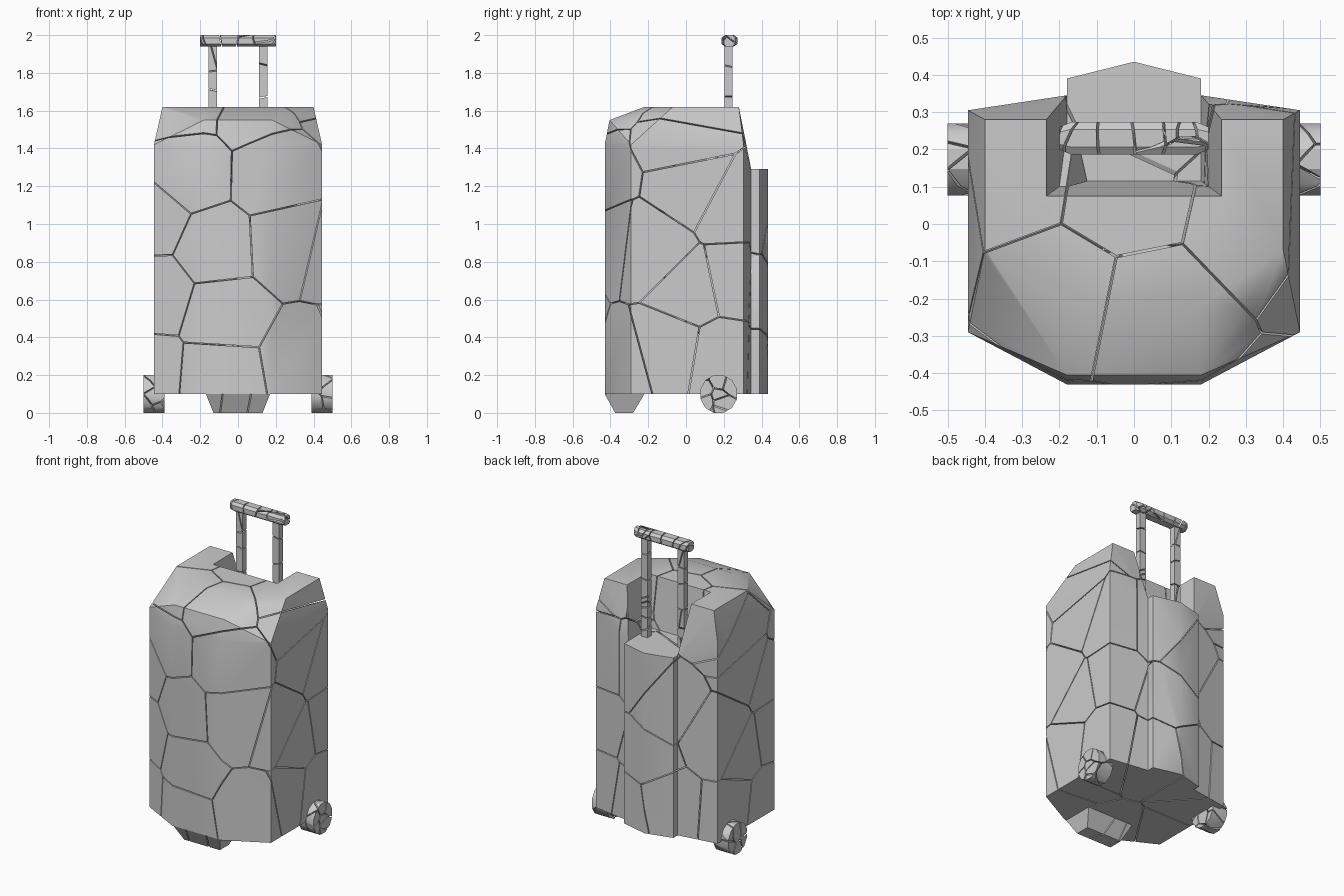
import bpy, bmesh, math, random
from mathutils import Vector

if "Cube" in bpy.data.objects:
    bpy.data.objects.remove(bpy.data.objects["Cube"])

random.seed(4)
GAP = 0.006


def obj_from_bm(name, bm):
    me = bpy.data.meshes.new(name)
    bm.to_mesh(me)
    bm.free()
    ob = bpy.data.objects.new(name, me)
    bpy.context.collection.objects.link(ob)
    return ob


def hull(points):
    bm = bmesh.new()
    for p in points:
        bm.verts.new(p)
    res = bmesh.ops.convex_hull(bm, input=bm.verts[:])
    loose = [v for v in bm.verts if not v.link_faces]
    bmesh.ops.delete(bm, geom=loose, context='VERTS')
    bmesh.ops.dissolve_limit(bm, angle_limit=0.01, verts=bm.verts[:], edges=bm.edges[:])
    bmesh.ops.recalc_face_normals(bm, faces=bm.faces[:])
    return bm


def both(points):
    return [(s * x, y, z) for x, y, z in points for s in (1, -1)]


def shatter(name, src, seeds):
    """Split a solid into Voronoi cells separated by thin cracks."""
    seeds = [Vector(s) for s in seeds]
    out = bpy.data.meshes.new(name)
    joined = bmesh.new()
    for a in seeds:
        cell = src.copy()
        for b in sorted(seeds, key=lambda s: (s - a).length):
            if b is a:
                continue
            n = (b - a).normalized()
            bmesh.ops.bisect_plane(cell, geom=cell.verts[:] + cell.edges[:] + cell.faces[:],
                                   dist=1e-5, plane_co=(a + b) / 2 - n * GAP / 2,
                                   plane_no=n, clear_outer=True)
            if not cell.faces:
                break
            rim = [e for e in cell.edges if e.is_boundary]
            if rim:
                bmesh.ops.holes_fill(cell, edges=rim, sides=0)
        if cell.faces:
            bmesh.ops.recalc_face_normals(cell, faces=cell.faces[:])
            tmp = bpy.data.meshes.new("tmp")
            cell.to_mesh(tmp)
            joined.from_mesh(tmp)
            bpy.data.meshes.remove(tmp)
        cell.free()
    src.free()
    bpy.data.meshes.remove(out)
    ob = obj_from_bm(name, joined)
    bpy.ops.object.select_all(action='DESELECT')
    ob.select_set(True)
    bpy.context.view_layer.objects.active = ob
    bpy.ops.object.shade_smooth_by_angle(angle=math.radians(30))
    return ob


def scatter(n, lo, hi):
    return [[random.uniform(l, h) for l, h in zip(lo, hi)] for _ in range(n)]


# Case: chamfered shell, straight sides and sloped top
shell = [(.445, -.29, z) for z in (.1, 1.42)] + [(.18, -.43, z) for z in (.1, 1.42)]
shell += [(.445, .305, z) for z in (.1, 1.42)] + [(.18, .345, z) for z in (.1, 1.29)]
shell += [(.18, -.405, 1.55), (.18, -.22, 1.62), (.40, -.07, 1.62), (.40, .28, 1.62)]
case = obj_from_bm("case_blank", hull(both(shell)))

# Handle recess cutter and raised back panel
recess = [(.18, .115, 1.29), (.18, .5, 1.29), (.2433, .069, 1.67), (.2433, .5, 1.67)]
panel = [(x, y, z) for z in (.1, 1.29) for x, y in ((.18, .3), (.18, .39), (0, .435))]
cutter = obj_from_bm("recess_cutter", hull(both(recess)))
back = obj_from_bm("panel_blank", hull(both(panel)))
for other, op in ((cutter, 'DIFFERENCE'), (back, 'UNION')):
    m = case.modifiers.new(op, 'BOOLEAN')
    m.object, m.operation, m.solver = other, op, 'EXACT'
    other.hide_render = True
dg = bpy.context.evaluated_depsgraph_get()
body = bmesh.new()
body.from_mesh(case.evaluated_get(dg).to_mesh())
bmesh.ops.remove_doubles(body, verts=body.verts[:], dist=1e-4)
for ob in (case, cutter, back):
    bpy.data.objects.remove(ob)

# Crack cells of the case: front, sides, back, top
front = [(-.25, 1.27), (.18, 1.26), (-.12, .88), (.26, .9), (-.08, .52), (-.1, .2), (.36, .28)]
side = [(.05, 1.2), (0, 1.45), (.24, 1.1), (.02, .65), (-.18, .85), (-.1, .35), (.2, .3), (.26, .7)]
rear = [(.1, 1.1), (-.1, .95), (.05, .6), (-.12, .3), (.13, .25)]
top = [(.05, -.25), (.33, .02), (-.2, -.2), (-.33, .15), (-.02, .1)]
cells = [(x, -.36, z) for x, z in front] + [(.38, y, z) for y, z in side]
cells += [(-.38, -y + .02, z - .07) for y, z in side]
cells += [(x, .36, z) for x, z in rear] + [(x, y, 1.55) for x, y in top]
shatter("case", body, cells)

# Front foot
foot = [(.17, -.43, .1), (.17, -.22, .1), (.13, -.375, 0), (.13, -.28, 0)]
shatter("front_foot", hull(both(foot)), scatter(3, (-.15, -.4, .03), (.15, -.25, .08)))

# Wheels and handle rods on both sides
for s, side_name in ((1, "right"), (-1, "left")):
    ring = [2 * math.pi * (i + .5) / 12 for i in range(12)]
    wheel = [(s * x, .173 + .1 * math.cos(a), .1 + .1035 * math.sin(a))
             for x in (.39, .5) for a in ring]
    wheel = [(x, y, max(0, z)) for x, y, z in wheel]
    lo, hi = sorted((s * .39, s * .5))
    shatter(side_name + "_wheel", hull(wheel), scatter(14, (lo, .08, .01), (hi, .26, .19)))
    rod = [(s * x, y, z) for x in (.11, .157) for y in (.205, .245) for z in (1.28, 1.95)]
    lo, hi = sorted((s * .11, s * .157))
    shatter(side_name + "_handle_rod", hull(rod), scatter(9, (lo, .205, 1.3), (hi, .245, 1.93)))

# Grip: eight-sided bar with tapered ends
grip = []
for x, ry in ((.17, .043), (.2, .03)):
    for y, z in ((1, .016), (.55, .03)):
        grip += [(x, .23 + t * y * ry, 1.97 + u * z) for t in (1, -1) for u in (1, -1)]
shatter("handle_grip", hull(both(grip)), scatter(14, (-.19, .19, 1.945), (.19, .27, 1.995)))
